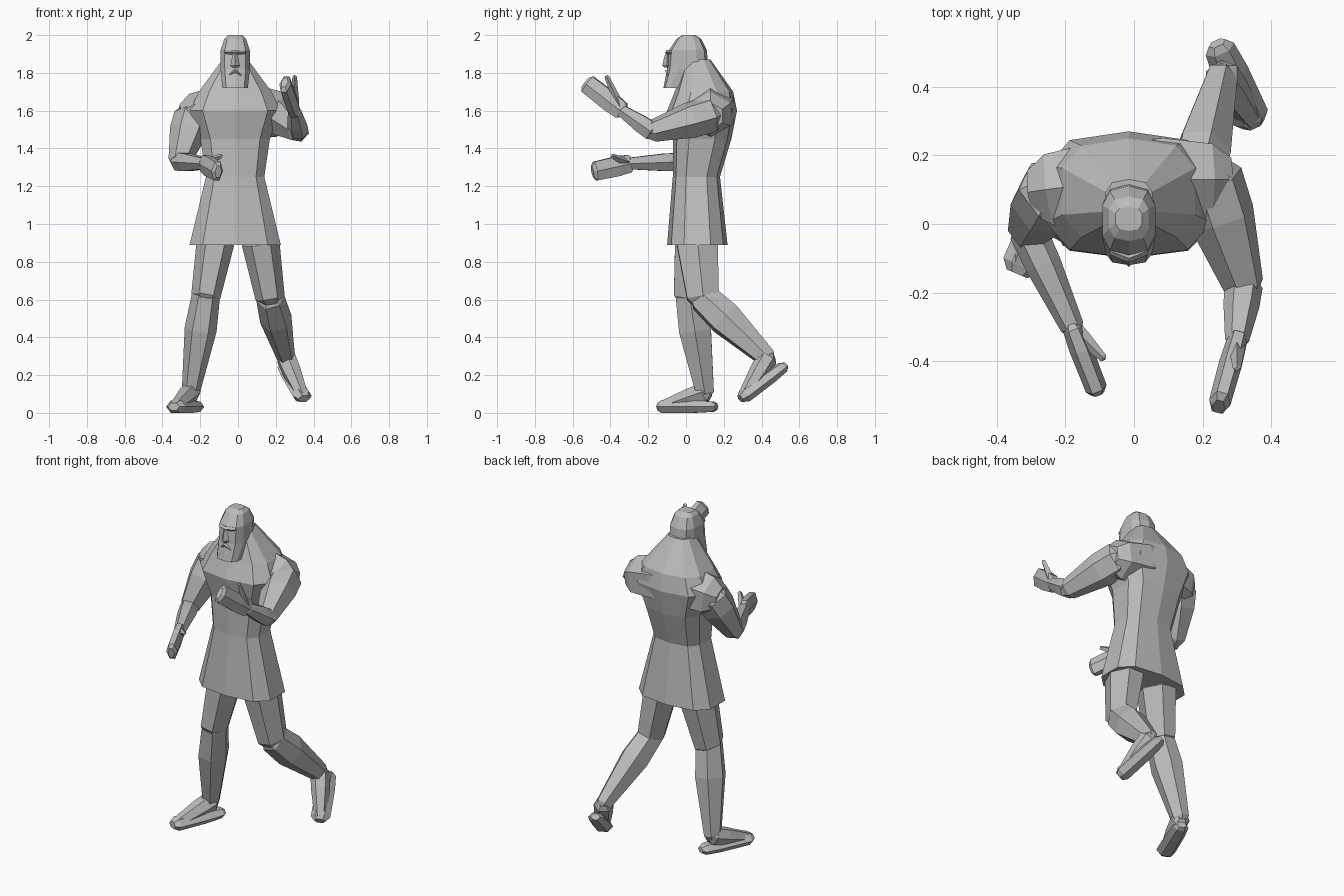
import bpy
import bmesh
from math import copysign, cos, sin, tau
from mathutils import Vector

default_cube = bpy.data.objects.get("Cube")
if default_cube:
    bpy.data.objects.remove(default_cube, do_unlink=True)

# One plain clay colour for the whole figure
clay = bpy.data.materials.new("clay_grey")
clay.use_nodes = True
clay.diffuse_color = (0.5, 0.5, 0.5, 1)
shader = clay.node_tree.nodes["Principled BSDF"]
shader.inputs["Base Color"].default_value = clay.diffuse_color

ALONG_Y = Vector((0, 1, 0))
ALONG_Z = Vector((0, 0, 1))


def loft(name, rings):
    """Skin a list of equal-sized point rings and cap both ends."""
    bm = bmesh.new()
    loops = [[bm.verts.new(point) for point in ring] for ring in rings]
    for lower, upper in zip(loops, loops[1:]):
        for i in range(len(lower)):
            previous = i - 1
            bm.faces.new((lower[previous], lower[i], upper[i], upper[previous]))
    bm.faces.new(loops[0])
    bm.faces.new(loops[-1])
    bmesh.ops.recalc_face_normals(bm, faces=bm.faces)
    mesh = bpy.data.meshes.new(name)
    bm.to_mesh(mesh)
    bm.free()
    mesh.materials.append(clay)
    part = bpy.data.objects.new(name, mesh)
    bpy.context.collection.objects.link(part)


def segment(name, start, end, start_radius, end_radius,
            bulge=1.1, depth=1, reference=ALONG_Z, sides=6):
    """Tapered muscle: blunt cap, joint, swollen belly, joint, blunt cap."""
    direction = (end - start).normalized()
    across = direction.cross(reference).normalized()
    up = across.cross(direction) * depth
    belly = start.lerp(end, 0.35)
    belly_radius = (start_radius + (end_radius - start_radius) * 0.35) * bulge
    stations = [
        (start - direction * start_radius / 2, start_radius * 0.6),
        (start, start_radius),
        (belly, belly_radius),
        (end, end_radius),
        (end + direction * end_radius / 2, end_radius * 0.6),
    ]
    angles = [tau * i / sides for i in range(sides)]
    loft(name, [[centre + (across * cos(a) + up * sin(a)) * radius for a in angles]
                for centre, radius in stations])


def squared(value):
    """Push a circle coordinate outward so the section is boxier."""
    return copysign(abs(value) ** 0.7, value)


def section(z, half_width, front, back, sides=10):
    """Boxy horizontal section, set slightly toward the right side."""
    middle, half_depth = (front + back) / 2, (back - front) / 2
    angles = [tau * i / sides for i in range(sides)]
    return [(half_width * squared(sin(a)) - 0.015,
             middle - half_depth * squared(cos(a)), z) for a in angles]


def arm(side, shoulder, elbow, wrist, fingers, thumb):
    upper_back = Vector((0, 0.13, 1.61))
    segment(side + "_shoulder", upper_back, shoulder, 0.13, 0.12, reference=ALONG_Y)
    segment(side + "_upper_arm", shoulder, elbow, 0.1, 0.06, bulge=1.15, reference=ALONG_Y)
    segment(side + "_forearm", elbow, wrist, 0.055, 0.035)
    segment(side + "_hand", wrist, fingers, 0.03, 0.032, depth=1.8)
    segment(side + "_thumb", wrist, thumb, 0.025, 0.012, sides=4)


def leg(side, hip, knee, ankle, heel, toe):
    segment(side + "_thigh", hip, knee, 0.1, 0.078, bulge=1, depth=1.25, reference=ALONG_Y)
    segment(side + "_shin", knee, ankle, 0.075, 0.048, bulge=1.3, depth=1.15,
            reference=ALONG_Y)
    segment(side + "_sole", heel, toe, 0.045, 0.055, depth=0.7)
    segment(side + "_instep", ankle, toe, 0.055, 0.035)


# Tunic with flared skirt, narrow waist, broad back and sloping neck
loft("tunic", [
    section(z=0.89, half_width=0.25, front=-0.1, back=0.22),
    section(z=1.25, half_width=0.16, front=-0.07, back=0.18),
    section(z=1.45, half_width=0.19, front=-0.07, back=0.24),
    section(z=1.6, half_width=0.25, front=-0.1, back=0.27),
    section(z=1.7, half_width=0.2, front=-0.06, back=0.25),
    section(z=1.87, half_width=0.07, front=0, back=0.13),
])

# Head with a bearded jaw jutting forward and a small flat crown
loft("head", [
    section(z=1.72, half_width=0.07, front=-0.12, back=0),
    section(z=1.82, half_width=0.08, front=-0.1, back=0.12),
    section(z=1.92, half_width=0.08, front=-0.09, back=0.11),
    section(z=1.98, half_width=0.06, front=-0.05, back=0.08),
    section(z=2, half_width=0.04, front=-0.02, back=0.05),
])

# Nose, with a brow and a moustache half on each side of it
face = Vector((-0.015, -0.1, 1.85))
segment("nose", face + ALONG_Z * 0.05, face - ALONG_Z * 0.01, 0.01, 0.025,
        reference=ALONG_Y, sides=4)
for side, sign in (("right", -1), ("left", 1)):
    outward = Vector((sign * 0.05, 0.02, 0))
    brow = face + ALONG_Z * 0.06
    lip = face - ALONG_Z * 0.04
    segment(side + "_brow", brow, brow + outward, 0.012, 0.01, sides=4)
    segment(side + "_moustache", lip, lip + outward - ALONG_Z * 0.04, 0.012, 0.01, sides=4)

# Right arm is held low across the waist, left arm reaches forward and up
arm("right",
    shoulder=Vector((-0.24, 0.1, 1.57)),
    elbow=Vector((-0.31, -0.02, 1.33)),
    wrist=Vector((-0.18, -0.3, 1.32)),
    fingers=Vector((-0.11, -0.48, 1.28)),
    thumb=Vector((-0.09, -0.39, 1.36)))
arm("left",
    shoulder=Vector((0.22, 0.13, 1.58)),
    elbow=Vector((0.32, -0.18, 1.49)),
    wrist=Vector((0.3, -0.34, 1.6)),
    fingers=Vector((0.25, -0.52, 1.74)),
    thumb=Vector((0.3, -0.42, 1.78)))

# Right leg is planted, left leg trails with the heel lifted
leg("right",
    hip=Vector((-0.12, 0.05, 0.9)),
    knee=Vector((-0.17, 0.02, 0.62)),
    ankle=Vector((-0.25, 0.1, 0.11)),
    heel=Vector((-0.22, 0.14, 0.033)),
    toe=Vector((-0.33, -0.12, 0.033)))
leg("left",
    hip=Vector((0.12, 0.06, 0.9)),
    knee=Vector((0.17, 0.09, 0.61)),
    ankle=Vector((0.255, 0.43, 0.29)),
    heel=Vector((0.25, 0.51, 0.24)),
    toe=Vector((0.34, 0.31, 0.09)))
